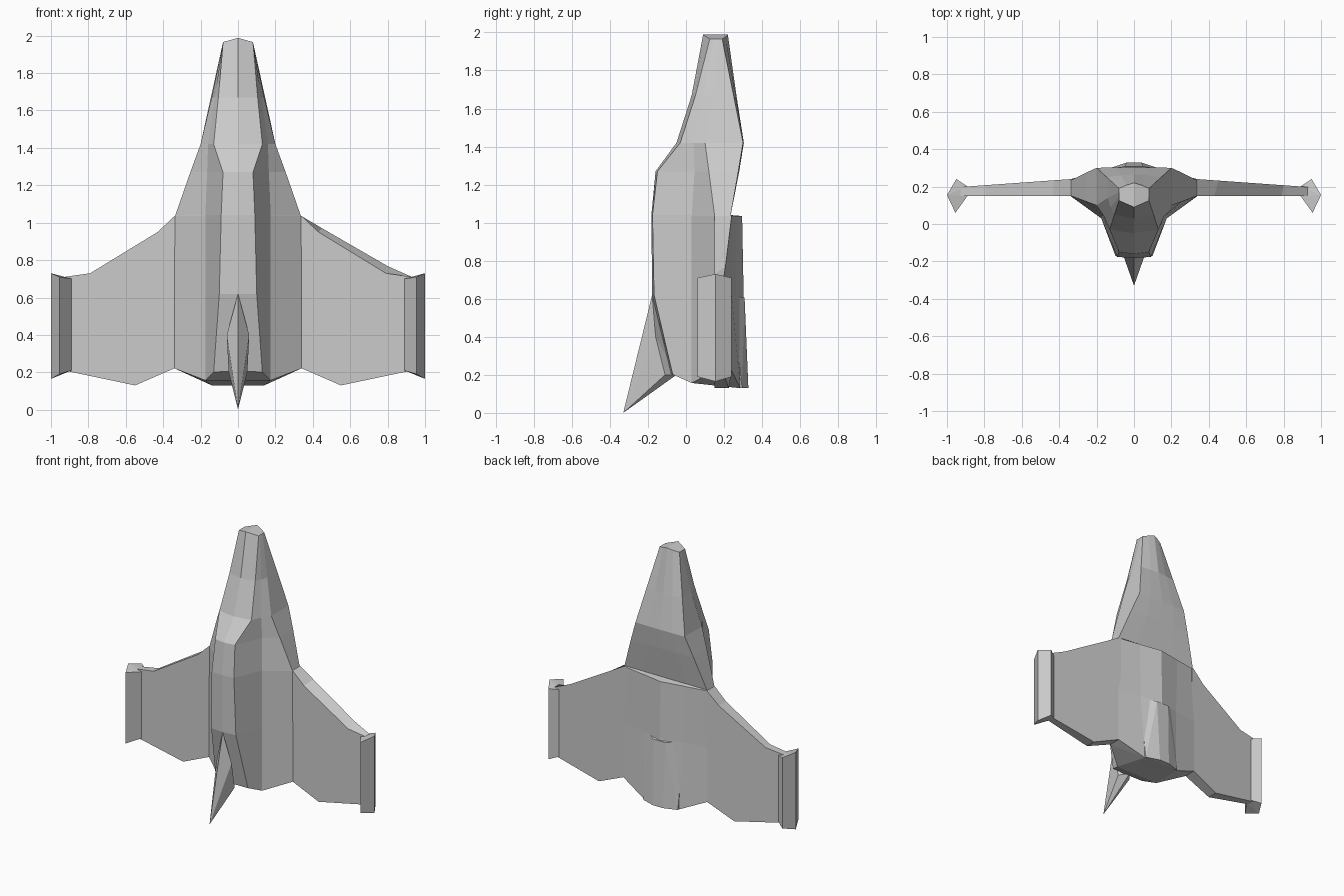
import bpy, bmesh

if "Cube" in bpy.data.objects:
    bpy.data.objects.remove(bpy.data.objects["Cube"])


def finish(name, bm):
    bmesh.ops.recalc_face_normals(bm, faces=bm.faces)
    mesh = bpy.data.meshes.new(name)
    bm.to_mesh(mesh)
    bm.free()
    obj = bpy.data.objects.new(name, mesh)
    bpy.context.collection.objects.link(obj)
    return obj


def loft(name, rings):
    """Skin closed rings of equal point count and cap both ends."""
    bm = bmesh.new()
    rows = [[bm.verts.new(p) for p in ring] for ring in rings]
    n = len(rows[0])
    for a, b in zip(rows, rows[1:]):
        for i in range(n):
            j = (i + 1) % n
            bm.faces.new((a[i], a[j], b[j], b[i]))
    bm.faces.new(rows[0])
    bm.faces.new(rows[-1])
    bmesh.ops.triangulate(bm, faces=[f for f in bm.faces if len(f.verts) > 4])
    return finish(name, bm)


def hull(name, points):
    bm = bmesh.new()
    for p in points:
        bm.verts.new(p)
    bmesh.ops.convex_hull(bm, input=bm.verts)
    return finish(name, bm)


# Fuselage: half sections (x, y) from front centre to back centre, by height
sections = [
    (1.98, [(0, .09), (.08, .125), (.08, .145), (.08, .17), (.08, .19), (.04, .208), (0, .22)]),
    (1.67, [(0, .03), (.105, .05), (.125, .09), (.14, .14), (.145, .25), (.07, .26), (0, .265)]),
    (1.42, [(0, -.05), (.13, -.03), (.16, .04), (.2, .1), (.2, .3), (.1, .303), (0, .304)]),
    (1.27, [(0, -.16), (.08, -.15), (.165, .045), (.255, .12), (.255, .275), (.12, .28), (0, .28)]),
    (1.04, [(0, -.182), (.09, -.176), (.175, .03), (.335, .15), (.335, .235), (.17, .235), (0, .235)]),
    (1.035, [(0, -.182), (.09, -.176), (.175, .03), (.337, .15), (.337, .237), (.17, .265), (0, .295)]),
    (.62, [(0, -.178), (.1, -.168), (.175, .03), (.34, .15), (.34, .24), (.16, .262), (0, .303)]),
    (.13, [(0, -.08), (.13, -.07), (.175, .03), (.34, .15), (.34, .24), (.14, .285), (0, .325)]),
]


def height(z, x, y):
    if z < .2:      # swept-up tail end
        return z + max(0, (.09 - y) * .45, (x - .15) * .48)
    if z > 1.9:     # slightly peaked nose tip
        return 1.988 - .28 * x
    return z


rings = []
for z, half in sections:
    right = [(x, y, height(z, x, y)) for x, y in half]
    rings.append(right + [(-x, y, h) for x, y, h in reversed(right[1:-1])])
loft("fuselage", rings)

# Engine housing on the belly
hull("engine_housing", [(s * x, y, z) for s in (-1, 1) for x, y, z in
     [(.15, .24, .62), (.05, .308, .605), (.15, .2, .14), (.14, .295, .13), (.04, .328, .13)]])

# Tail spike
hull("tail_spike", [(0, -.178, .62), (.06, -.16, .4), (-.06, -.16, .4), (0, -.21, .35),
                    (0, -.33, 0), (.05, -.11, .2), (-.05, -.11, .2), (0, -.05, .2)])

# Wings and wing tip pods; the leading edge of the left wing is more hollow
trailing = [(.93, .71), (.93, .21), (.55, .13), (.32, .23)]
hollow = [(.32, 1.04), (.34, 1.035), (.43, .95), (.79, .73)]
straight = [(.32, 1.04), (.34, 1.035), (.45, .97), (.8, .768)]
for side, s, back_edge in (("left", -1, hollow), ("right", 1, straight)):
    front = [(s * x, .15, z) for x, z in hollow + trailing]
    back = [(s * x, .24 - .04 * (x - .34) / .56, z) for x, z in back_edge + trailing]
    loft(side + "_wing", [front, back])
    pod = [(.89, .15, .21, .70), (.89, .2, .21, .70), (.95, .24, .19, .71),
           (1, .155, .165, .73), (.955, .06, .19, .71)]
    hull(side + "_wing_tip", [(s * x, y, z) for x, y, lo, hi in pod for z in (lo, hi)])
